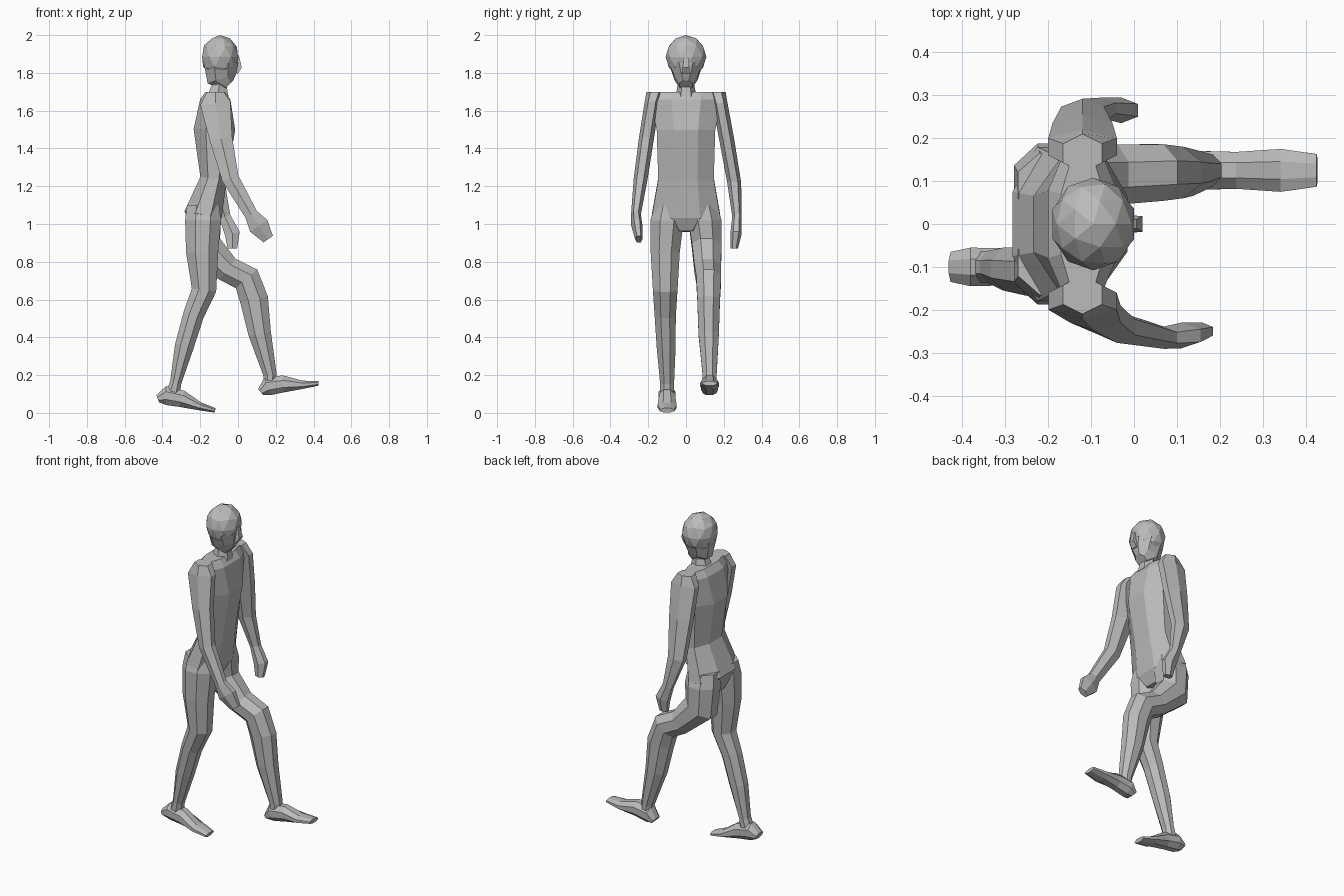
import bpy, bmesh, math
from mathutils import Matrix, Vector

default_cube = bpy.data.objects.get("Cube")
if default_cube:
    bpy.data.objects.remove(default_cube, do_unlink=True)

grey = (.5, .5, .5, 1)
clay = bpy.data.materials.new("plain_grey")
clay.use_nodes = True
clay.diffuse_color = grey
clay.node_tree.nodes["Principled BSDF"].inputs["Base Color"].default_value = grey


def finish(name, bm):
    """Turn a bmesh into a flat-shaded object with the grey material."""
    bmesh.ops.recalc_face_normals(bm, faces=bm.faces)
    mesh = bpy.data.meshes.new(name)
    bm.to_mesh(mesh)
    bm.free()
    mesh.materials.append(clay)
    bpy.context.collection.objects.link(bpy.data.objects.new(name, mesh))


def joint(x, z, depth, width, out=0):
    """A place on a body part: its centre, half depth, half width and side offset."""
    return {"centre": Vector((x, out, z)), "depth": depth, "width": width}


def loft(name, joints, side=1, sides=8):
    """Skin a body part with sections that stand square to its path."""
    bm = bmesh.new()
    angles = [math.tau * (k + .5) / sides for k in range(sides)]
    widest = max(math.sin(a) for a in angles)
    deepest = max(math.cos(a) for a in angles)
    rings = []
    for i, place in enumerate(joints):
        before = joints[max(i - 1, 0)]["centre"]
        after = joints[min(i + 1, len(joints) - 1)]["centre"]
        along = after - before
        forward = Vector((along.z, 0, -along.x)).normalized() * place["depth"] / deepest
        sideways = Vector((0, place["width"] / widest, 0))
        centre = place["centre"] * Vector((1, 0, 0)).x
        centre.y *= side
        rings.append([
            bm.verts.new(centre + forward * math.cos(a) + sideways * math.sin(a))
            for a in angles])
    for lower, upper in zip(rings, rings[1:]):
        for k in range(sides):
            n = (k + 1) % sides
            bm.faces.new((lower[k], lower[n], upper[n], upper[k]))
    bm.faces.new(rings[0])
    bm.faces.new(rings[-1])
    finish(name, bm)


# Torso from crotch to collar
loft("torso", [
    joint(x=-.18, z=.96, depth=.06, width=.07),
    joint(x=-.185, z=1.05, depth=.1, width=.18),
    joint(x=-.13, z=1.24, depth=.07, width=.147),
    joint(x=-.125, z=1.5, depth=.11, width=.155),
    joint(x=-.12, z=1.66, depth=.08, width=.19),
    joint(x=-.12, z=1.7, depth=.05, width=.17),
])

# Neck, cranium, jaw and nose
loft("neck", [
    joint(x=-.105, z=1.68, depth=.055, width=.055),
    joint(x=-.1, z=1.73, depth=.04, width=.045),
    joint(x=-.1, z=1.8, depth=.04, width=.045),
], sides=6)

bm = bmesh.new()
head_place = Matrix.LocRotScale(Vector((-.095, 0, 1.885)), None, Vector((.1, .108, .115)))
bmesh.ops.create_icosphere(bm, subdivisions=2, radius=1, matrix=head_place)
finish("cranium", bm)

loft("jaw", [
    joint(x=-.05, z=1.735, depth=.035, width=.035),
    joint(x=-.085, z=1.77, depth=.08, width=.06),
    joint(x=-.09, z=1.85, depth=.09, width=.09),
])
loft("nose", [
    joint(x=-.015, z=1.8, depth=.015, width=.02),
    joint(x=-.005, z=1.83, depth=.025, width=.018),
    joint(x=-.01, z=1.89, depth=.015, width=.01),
], sides=4)

# Arms share the shoulder; the right one swings forward
shoulder = [
    joint(x=-.12, z=1.7, depth=.045, width=.045, out=.165),
    joint(x=-.12, z=1.64, depth=.08, width=.04, out=.18),
]
right_arm = [
    joint(x=-.09, z=1.45, depth=.06, width=.04, out=.21),
    joint(x=-.04, z=1.24, depth=.045, width=.037, out=.24),
    joint(x=.07, z=1.05, depth=.035, width=.026, out=.265),
    joint(x=.11, z=.99, depth=.055, width=.03, out=.26),
    joint(x=.16, z=.92, depth=.03, width=.02, out=.25),
]
left_arm = [
    joint(x=-.12, z=1.45, depth=.07, width=.04, out=.215),
    joint(x=-.12, z=1.22, depth=.05, width=.037, out=.255),
    joint(x=-.07, z=1.04, depth=.03, width=.025, out=.27),
    joint(x=-.03, z=.95, depth=.04, width=.03, out=.265),
    joint(x=-.03, z=.87, depth=.025, width=.02, out=.255),
]
loft("right_arm", shoulder + right_arm, side=-1, sides=6)
loft("left_arm", shoulder + left_arm, sides=6)

# Legs share the hip; the right one trails, the left one strides with a bent knee
hip = [
    joint(x=-.185, z=1.1, depth=.085, width=.075, out=.09),
    joint(x=-.185, z=1.02, depth=.095, width=.088, out=.1),
]
right_leg = [
    joint(x=-.19, z=.85, depth=.085, width=.077, out=.11),
    joint(x=-.18, z=.65, depth=.065, width=.065, out=.11),
    joint(x=-.235, z=.52, depth=.055, width=.056, out=.11),
    joint(x=-.285, z=.35, depth=.05, width=.05, out=.105),
    joint(x=-.33, z=.16, depth=.03, width=.037, out=.1),
    joint(x=-.35, z=.08, depth=.04, width=.037, out=.1),
]
left_leg = [
    joint(x=-.18, z=.88, depth=.095, width=.078, out=.11),
    joint(x=-.055, z=.76, depth=.07, width=.07, out=.115),
    joint(x=.045, z=.71, depth=.075, width=.066, out=.12),
    joint(x=.085, z=.6, depth=.075, width=.06, out=.12),
    joint(x=.115, z=.42, depth=.06, width=.054, out=.12),
    joint(x=.17, z=.2, depth=.035, width=.037, out=.125),
    joint(x=.17, z=.13, depth=.03, width=.037, out=.125),
]
loft("right_leg", hip + right_leg, side=-1)
loft("left_leg", hip + left_leg)


def foot(name, heel_x, heel_z, out, pitch):
    """A foot from heel to toe, pitched about its heel."""
    def place(reach, lift, depth, width):
        return joint(
            x=heel_x + reach * math.cos(pitch) - lift * math.sin(pitch),
            z=heel_z + reach * math.sin(pitch) + lift * math.cos(pitch),
            depth=depth, width=width, out=out)

    loft(name, [
        place(reach=0, lift=0, depth=.02, width=.035),
        place(reach=.04, lift=.025, depth=.05, width=.045),
        place(reach=.125, lift=.025, depth=.045, width=.043),
        place(reach=.225, lift=.005, depth=.022, width=.05),
        place(reach=.31, lift=0, depth=.012, width=.038),
    ])


foot("right_foot", heel_x=-.425, heel_z=.075, out=-.1, pitch=-.2)
foot("left_foot", heel_x=.12, heel_z=.11, out=.125, pitch=.15)
